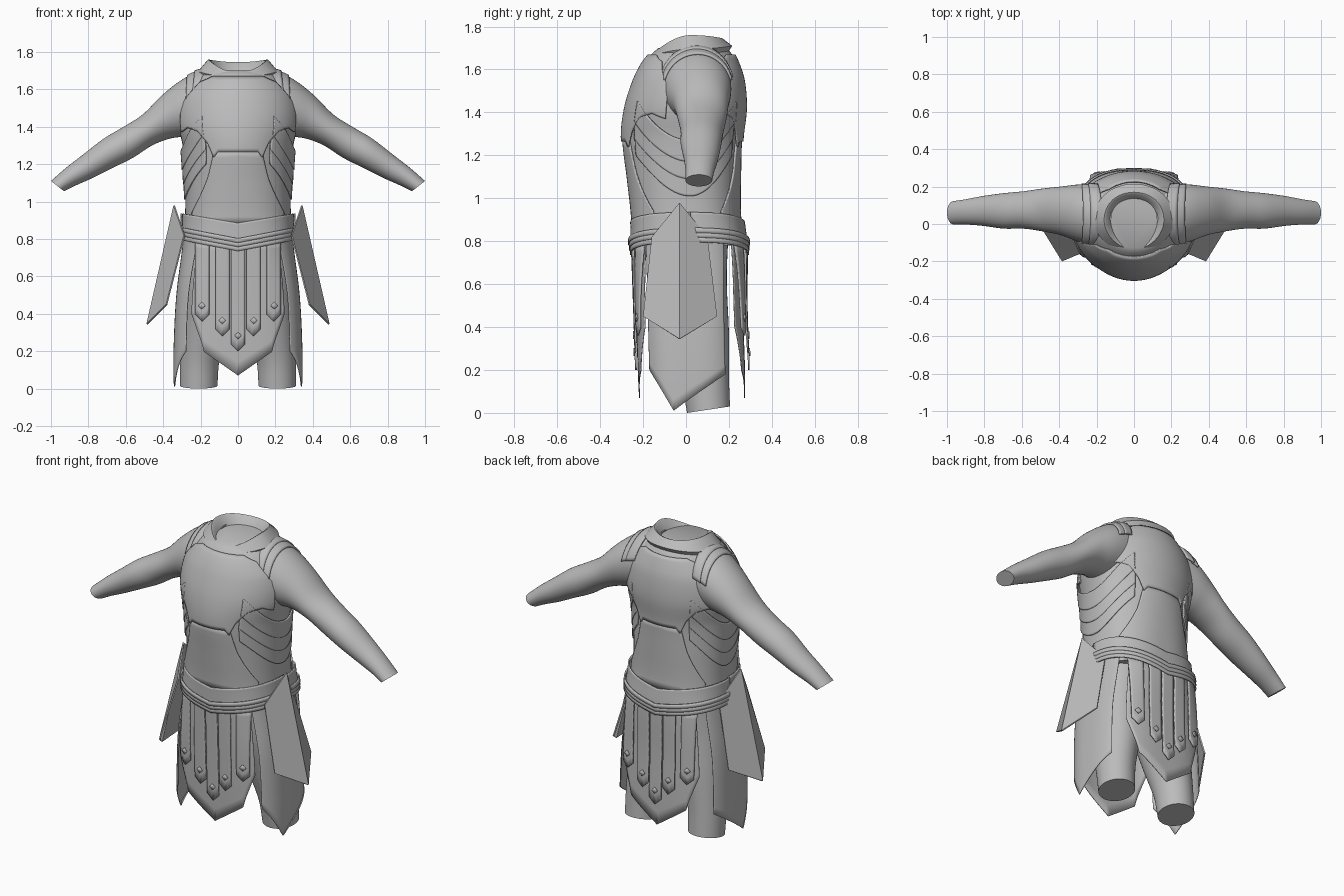
import bpy
import bmesh
import math
from mathutils import Vector

cube = bpy.data.objects.get("Cube")
if cube:
    bpy.data.objects.remove(cube, do_unlink=True)

grey = bpy.data.materials.new("plain_grey")
grey.use_nodes = True
grey.diffuse_color = (0.5, 0.5, 0.5, 1)
grey.node_tree.nodes["Principled BSDF"].inputs["Base Color"].default_value = (0.5, 0.5, 0.5, 1)

MID_Y = 0.02
# Body envelope: height, half width, front y, back y, squareness
BODY = [
    (0.0, 0.345, -0.215, 0.275, 3), (0.2, 0.345, -0.225, 0.275, 3),
    (0.5, 0.33, -0.235, 0.265, 3), (0.78, 0.295, -0.245, 0.265, 2.6),
    (0.92, 0.285, -0.25, 0.25, 2.4), (1.1, 0.285, -0.27, 0.25, 2.2),
    (1.28, 0.295, -0.29, 0.255, 2), (1.42, 0.32, -0.275, 0.27, 2),
    (1.55, 0.3, -0.235, 0.26, 2), (1.63, 0.25, -0.195, 0.235, 2),
    (1.68, 0.205, -0.155, 0.21, 2), (1.7, 0.18, -0.13, 0.19, 2)]
# Arm rings: index, top x z, bottom x z, middle y, half depth
ARM = [
    (0, 0.12, 1.71, 0.18, 1.36, 0.05, 0.15), (1, 0.22, 1.69, 0.26, 1.35, 0.05, 0.16),
    (2, 0.31, 1.645, 0.31, 1.345, 0.06, 0.15), (3, 0.41, 1.565, 0.37, 1.335, 0.07, 0.13),
    (4, 0.51, 1.465, 0.46, 1.3, 0.075, 0.115), (5, 0.62, 1.395, 0.56, 1.235, 0.075, 0.1),
    (6, 0.72, 1.335, 0.67, 1.18, 0.07, 0.095), (7, 0.83, 1.25, 0.78, 1.125, 0.07, 0.08),
    (8, 0.92, 1.18, 0.87, 1.085, 0.065, 0.068), (9, 1.0, 1.11, 0.93, 1.055, 0.06, 0.062)]
# Leg rings: height, centre x y, half width, half depth
LEG = [
    (0.015, 0.21, 0.105, 0.1, 0.1), (0.15, 0.205, 0.09, 0.105, 0.11),
    (0.35, 0.18, 0.06, 0.125, 0.14), (0.6, 0.155, 0.02, 0.145, 0.17),
    (0.85, 0.13, 0.01, 0.15, 0.19)]


def at(table, k):
    """Smooth lookup in a table keyed by its first column."""
    last = len(table) - 1
    i = 0
    while i < last - 1 and k > table[i + 1][0]:
        i += 1

    def slope(j, c):
        a, b = table[max(j - 1, 0)], table[min(j + 1, last)]
        return (b[c] - a[c]) / (b[0] - a[0])
    p, q = table[i], table[i + 1]
    h = q[0] - p[0]
    t = min(max((k - p[0]) / h, 0), 1)
    e = t * t * (3 - 2 * t)
    return [p[c] * (1 - e) + q[c] * e + h * t * (1 - t) * ((1 - t) * slope(i, c) - t * slope(i + 1, c))
            for c in range(1, len(p))]


def line(points, x):
    """Straight-line lookup."""
    for (a, p), (b, q) in zip(points, points[1:]):
        if x <= b:
            return p + (q - p) * max(0, (x - a) / (b - a))
    return points[-1][1]


def body_point(face, s, z, off=0.0):
    w, front, back, n = at(BODY, z)
    w += off
    front, back = MID_Y - front + off, back - MID_Y + off
    s = max(-1, min(1, s))
    rest = (1 - abs(s) ** n) ** (1 / n)
    if face == "side":
        return (w * rest, MID_Y + s * (front if s < 0 else back), z)
    return (s * w, MID_Y - front * rest if face == "front" else MID_Y + back * rest, z)


def arm_point(k, a, off=0.0):
    tx, tz, bx, bz, y, ry = at(ARM, k)
    half = Vector((tx - bx, 0, tz - bz)) / 2
    half *= 1 + off / half.length
    c = Vector(((tx + bx) / 2, y, (tz + bz) / 2)) + half * math.cos(a)
    return (c.x, y + (ry + off) * math.sin(a), c.z)


def sheet(name, rows, closed=False, thick=0.0, mirror=False, smooth=True):
    """Skin rows of points; closed rows become a capped tube."""
    bm = bmesh.new()
    grid = [[bm.verts.new(p) for p in row] for row in rows]
    n = len(grid[0])
    for lower, upper in zip(grid, grid[1:]):
        for i in range(n if closed else n - 1):
            j = (i + 1) % n
            bm.faces.new((lower[i], lower[j], upper[j], upper[i]))
    if closed:
        bm.faces.new(grid[0])
        bm.faces.new(grid[-1])
        bmesh.ops.recalc_face_normals(bm, faces=bm.faces)
    else:
        bm.normal_update()
        inner = Vector((0, MID_Y, 0.9))
        if sum(f.normal.dot(f.calc_center_median() - inner) for f in bm.faces) < 0:
            bmesh.ops.reverse_faces(bm, faces=bm.faces)
    mesh = bpy.data.meshes.new(name)
    bm.to_mesh(mesh)
    bm.free()
    mesh.materials.append(grey)
    ob = bpy.data.objects.new(name, mesh)
    bpy.context.collection.objects.link(ob)
    if smooth:
        bpy.ops.object.select_all(action="DESELECT")
        ob.select_set(True)
        bpy.context.view_layer.objects.active = ob
        bpy.ops.object.shade_smooth_by_angle(angle=math.radians(40))
    if thick:
        shell = ob.modifiers.new("thickness", "SOLIDIFY")
        shell.thickness = thick
    if mirror:
        ob.modifiers.new("mirror", "MIRROR").use_mirror_merge = False
    return ob


def plate(name, face, start, end, low, high, off, thick=0.008, mirror=False, straight=False, cols=48, steps=10):
    """A shell on the body between two edge curves; straight keeps its sides vertical."""
    rows = []
    for r in range(steps + 1):
        row = []
        for i in range(cols + 1):
            f = i / cols
            if straight:
                u = start + (end - start) * f
            else:
                u = math.sin(math.asin(start) * (1 - f) + math.asin(end) * f)
            z = low(u) + (high(u) - low(u)) * r / steps
            row.append(body_point(face, u / at(BODY, z)[0] if straight else u, z, off))
        rows.append(row)
    return sheet(name, rows, thick=thick, mirror=mirror)


TURN = [math.tau * i / 48 for i in range(48)]

# Torso under the armour
rows = []
for i in range(41):
    z = 0.78 + 0.92 * i / 40
    ring = [body_point("front" if math.cos(a) > 0 else "back", math.sin(a), z, -0.002) for a in TURN]
    rows.append(ring)
sheet("torso", rows, closed=True)

# Arms and legs
sheet("arm", [[arm_point(k / 4, a) for a in TURN] for k in range(37)], closed=True, mirror=True)
rows = []
for i in range(25):
    z = 0.015 + 0.835 * i / 24
    x, y, rx, ry = at(LEG, z)
    rows.append([(x + rx * math.sin(a), y - ry * math.cos(a), z - 0.15 * ry * math.cos(a)) for a in TURN])
sheet("leg", rows, closed=True, mirror=True)

# Collar with a saddle-shaped rim and a hollow neck
def collar_ring(width, front, back, z_front, z_side, z_back):
    ring = []
    for a in TURN:
        c, s = math.cos(a), math.sin(a)
        end_z = z_front if c > 0 else z_back
        y = (front if c > 0 else -back) * c
        ring.append((width * s, y + MID_Y * s * s, end_z + (z_side - end_z) * s * s))
    return ring


sheet("collar", [collar_ring(0.2, -0.135, 0.19, 1.64, 1.66, 1.67),
                 collar_ring(0.215, -0.155, 0.215, 1.665, 1.695, 1.71),
                 collar_ring(0.16, -0.135, 0.17, 1.69, 1.76, 1.745),
                 collar_ring(0.15, -0.125, 0.16, 1.685, 1.755, 1.74),
                 collar_ring(0.12, -0.1, 0.13, 1.66, 1.69, 1.69)], closed=True)

# Shoulder straps, two overlapping bands
for i, (inner, outer) in enumerate([(0.55, 1.15), (1.05, 1.6)]):
    rows = [[arm_point(inner + (outer - inner) * r / 4, math.radians(-75 + 150 * c / 24), 0.016 - 0.006 * i)
             for c in range(25)] for r in range(5)]
    sheet("shoulder_strap", rows, thick=0.01, mirror=True)

# Breast and back plates with arched lower edges, and the waist plates below
chest_low = [(0, 1.265), (0.36, 1.265), (0.43, 1.235), (0.52, 1.31), (0.66, 1.375), (0.82, 1.395), (0.93, 1.37)]
chest_high = [(0, 1.67), (0.6, 1.67), (0.8, 1.64), (0.93, 1.52)]
waist_high = [(0, 1.28), (0.43, 1.27), (0.55, 1.13), (0.65, 1.06), (0.85, 0.94)]
for face in ("front", "back"):
    plate(face + "_chest_plate", face, -0.93, 0.93, lambda s: line(chest_low, abs(s)),
          lambda s: line(chest_high, abs(s)), 0.014, cols=96, steps=20)
    plate(face + "_waist_plate", face, -0.85, 0.85, lambda s: 0.88,
          lambda s: line(waist_high, abs(s)), 0.007)

# Chevron rib bands on the flanks
for i in range(3):
    plate("rib_band", "side", -0.82, 0.82, lambda s: 1.01 + 0.08 * i + 0.28 * s * s,
          lambda s: 1.11 + 0.08 * i + 0.28 * s * s, 0.006 + 0.004 * i, mirror=True)

# Belt sash, belt bands, cloth panels and strap skirt, front and back
cloth_low = [(0, 0.07), (0.54, 0.2), (0.56, 0.24), (0.74, 0.4)]
for face, lift in (("front", 0.012), ("back", 0.022)):
    plate(face + "_sash", face, -1, 1, lambda s: 0.78 + 0.05 * abs(s),
          lambda s: 0.885 + 0.05 * abs(s), lift)
    for i in range(3):
        plate(face + "_belt_band", face, -1, 1, lambda s: 0.735 + 0.022 * i + 0.06 * abs(s),
              lambda s: 0.759 + 0.022 * i + 0.06 * abs(s), lift + 0.006 + 0.003 * i, steps=2)
    plate(face + "_cloth", face, -0.74, 0.74, lambda s: line(cloth_low, abs(s)),
          lambda s: 0.8, 0.0, thick=0.005)
    for x, end in ((-0.185, 0.36), (-0.08, 0.28), (0, 0.2), (0.08, 0.28), (0.185, 0.36)):
        plate(face + "_strap", face, x - 0.036, x + 0.036, lambda u: end + abs(u - x),
              lambda u: 0.79, lift, straight=True, cols=6)
        # Diamond stud near the strap tip
        plate(face + "_stud", face, x - 0.016, x + 0.016, lambda u: end + 0.065 + abs(u - x),
              lambda u: end + 0.102 - abs(u - x), lift + 0.005, thick=0.006, straight=True, cols=4, steps=2)

# Side cloth panels
side_low = [(-0.78, 0.2), (-0.33, 0.01), (-0.1, 0.05), (0.64, 0.18)]
plate("side_cloth", "side", -0.78, 0.64, lambda s: line(side_low, s), lambda s: 0.84, 0.0,
      thick=0.005, mirror=True, steps=16)

# Folded hip guards standing off the sides
top = [(0.29, -0.16, 0.82), (0.345, -0.03, 0.98), (0.29, 0.1, 0.82)]
bottom = [(0.385, -0.2, 0.45), (0.49, -0.03, 0.345), (0.385, 0.145, 0.45)]
sheet("hip_guard", [bottom, top], thick=0.008, mirror=True, smooth=False)
